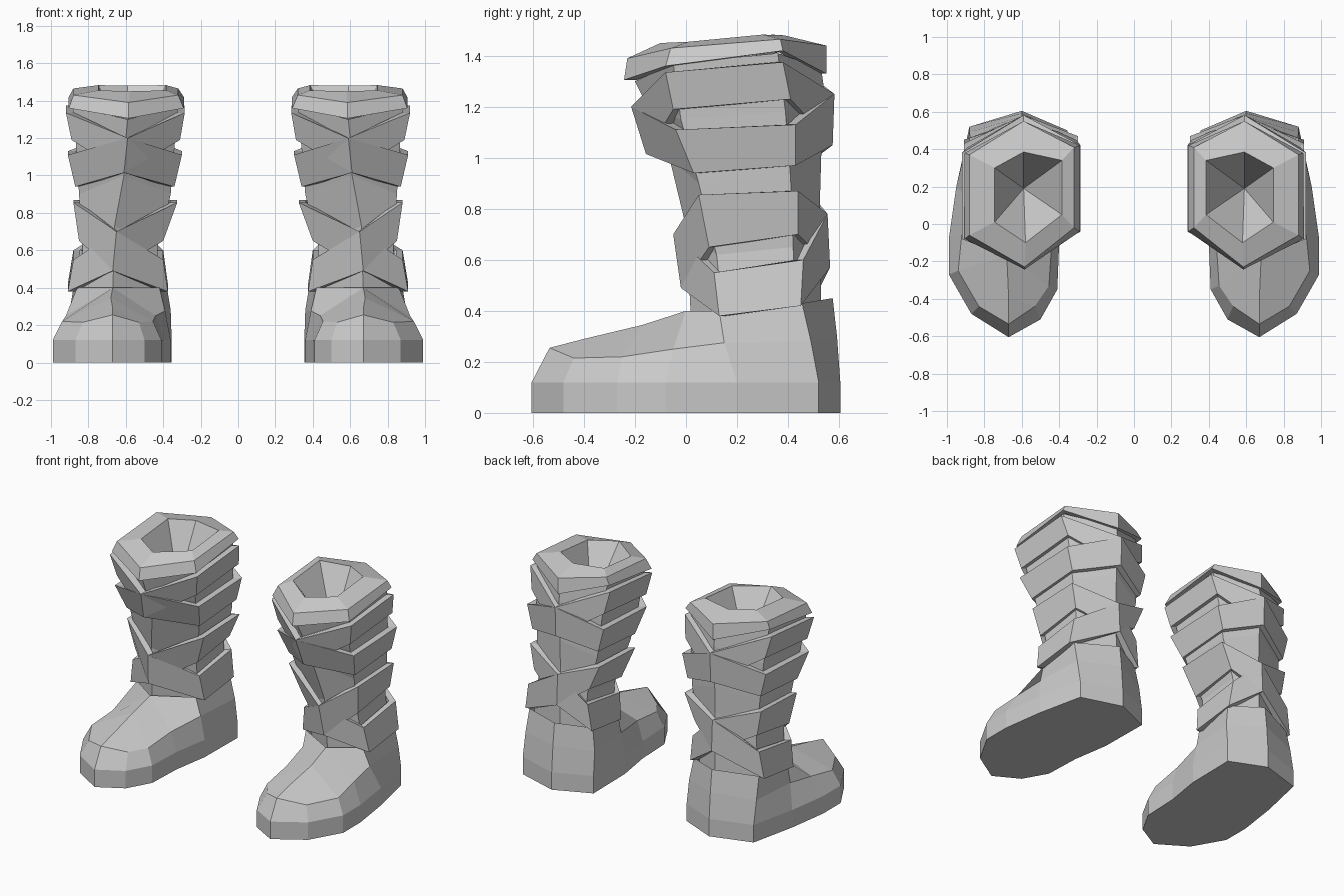
import bpy, bmesh
from mathutils import Vector

if "Cube" in bpy.data.objects:
    bpy.data.objects.remove(bpy.data.objects["Cube"])


def loft(name, rings, cap_bottom=False, cap_top=False, apex=None, closed=False):
    """Skin a stack of equal-sized point rings and mirror it to the other boot."""
    bm = bmesh.new()
    vs = [[bm.verts.new(p) for p in r] for r in rings]
    n = len(vs[0])
    pairs = list(zip(vs, vs[1:]))
    if closed:
        pairs.append((vs[-1], vs[0]))
    for a, b in pairs:
        for i in range(n):
            j = (i + 1) % n
            bm.faces.new((a[i], a[j], b[j], b[i]))
    if cap_bottom:
        bm.faces.new(vs[0][::-1])
    if cap_top:
        bm.faces.new(vs[-1])
    if apex:
        t = bm.verts.new(apex)
        for i in range(n):
            bm.faces.new((vs[-1][i], vs[-1][(i + 1) % n], t))
    bmesh.ops.remove_doubles(bm, verts=bm.verts, dist=0.0005)
    bmesh.ops.recalc_face_normals(bm, faces=bm.faces)
    me = bpy.data.meshes.new(name)
    bm.to_mesh(me)
    bm.free()
    ob = bpy.data.objects.new(name, me)
    bpy.context.collection.objects.link(ob)
    m = ob.modifiers.new("pair", 'MIRROR')
    m.use_axis = (True, False, False)
    m.use_mirror_merge = False
    return ob


def hexring(cx, xi, xo, front, fside, bside, back, skew=0.04):
    """Six-sided leg section; each pair is (y, z)."""
    return [Vector(p) for p in (
        (cx, *front), (xo, *fside), (xo, *bside), (0.59, *back),
        (xi, bside[0] + skew, bside[1]), (xi, fside[0] + skew, fside[1]))]


def inset(ring, k):
    """Shrink a ring sideways about its centre."""
    c = sum(ring, Vector()) / len(ring)
    return [Vector((c.x + (p.x - c.x) * k, c.y + (p.y - c.y) * k, p.z)) for p in ring]


# Foot: sole outline, side wall, shoulder edge, then instep ridge and ankle
sole = [(.67, -.605), (.87, -.48), (.99, -.27), (.99, -.08), (.95, .2), (.88, .52),
        (.60, .605), (.355, .50), (.36, .15), (.40, -.1), (.41, -.35), (.50, -.51)]
shoulder = [(.67, -.535, .255), (.83, -.44, .215), (.94, -.25, .22), (.92, -.05, .25),
            (.90, .15, .275), (.88, .49, .28), (.60, .592, .30), (.36, .48, .28),
            (.39, .15, .275), (.44, -.1, .25), (.455, -.33, .22), (.53, -.44, .215)]
ridge = [(.67, -.535, .255), (.67, -.40, .29), (.68, -.17, .345), (.67, 0, .40)]
ankle = [(.86, .13, .40), (.875, .455, .43), (.60, .575, .45), (.385, .465, .43), (.42, .14, .40)]
loft("foot", [[(x, y, 0) for x, y in sole],
              [(x, y, .12) for x, y in sole],
              shoulder,
              ridge + ankle + ridge[:0:-1]], cap_bottom=True)

# Leg core that shows in the grooves between the wraps
loft("leg_core", [
    hexring(.67, .43, .86, (.02, .36), (.15, .34), (.43, .36), (.53, .40)),
    hexring(.66, .43, .83, (0, .73), (.12, .62), (.42, .65), (.525, .83)),
    hexring(.61, .36, .85, (-.065, 1.0), (.05, .90), (.41, .92), (.53, 1.0)),
    hexring(.60, .34, .865, (-.15, 1.2), (-.02, 1.15), (.39, 1.18), (.54, 1.28)),
    hexring(.59, .32, .885, (-.20, 1.3), (-.05, 1.37), (.36, 1.41), (.53, 1.35))])

# Criss-cross wraps: neighbours share front and back crossings and fork at the sides
f1, f2, b1, b2 = (-.02, .49), (-.05, .70), (.565, .57), (.555, .78)
f3, f4, b3, b4 = (-.157, 1.015), (-.215, 1.2), (.575, 1.05), (.582, 1.25)
wraps = {
    "ankle_wrap": (hexring(.67, .375, .91, f1, (.13, .38), (.45, .42), b1),
                   hexring(.65, .40, .88, f2, (.11, .55), (.46, .60), b2)),
    "lower_calf_wrap": (hexring(.67, .40, .85, f1, (.09, .65), (.44, .70), b1),
                        hexring(.65, .325, .88, f2, (.05, .855), (.44, .87), b2)),
    "upper_calf_wrap": (hexring(.61, .34, .87, f3, (.03, .94), (.43, .97), b3),
                        hexring(.59, .30, .91, f4, (-.04, 1.11), (.43, 1.13), b4)),
    "top_wrap": (hexring(.61, .31, .89, f3, (-.05, 1.19), (.41, 1.23), b3),
                 hexring(.59, .285, .92, f4, (-.08, 1.335), (.38, 1.375), b4)),
}
for name, (low, high) in wraps.items():
    loft(name, [inset(low, .86), low, high, inset(high, .86)], closed=True)

# Cuff with the hollow opening
cuff_low = hexring(.585, .29, .905, (-.243, 1.305), (-.08, 1.36), (.38, 1.42), (.55, 1.33))
cuff_top = hexring(.585, .32, .88, (-.23, 1.39), (-.06, 1.43), (.37, 1.465), (.55, 1.44))
rim = hexring(.58, .385, .745, (-.10, 1.45), (.01, 1.455), (.30, 1.483), (.385, 1.48))
loft("cuff", [inset(cuff_low, .88), cuff_low, cuff_top, rim], apex=(.59, .19, 1.1))
